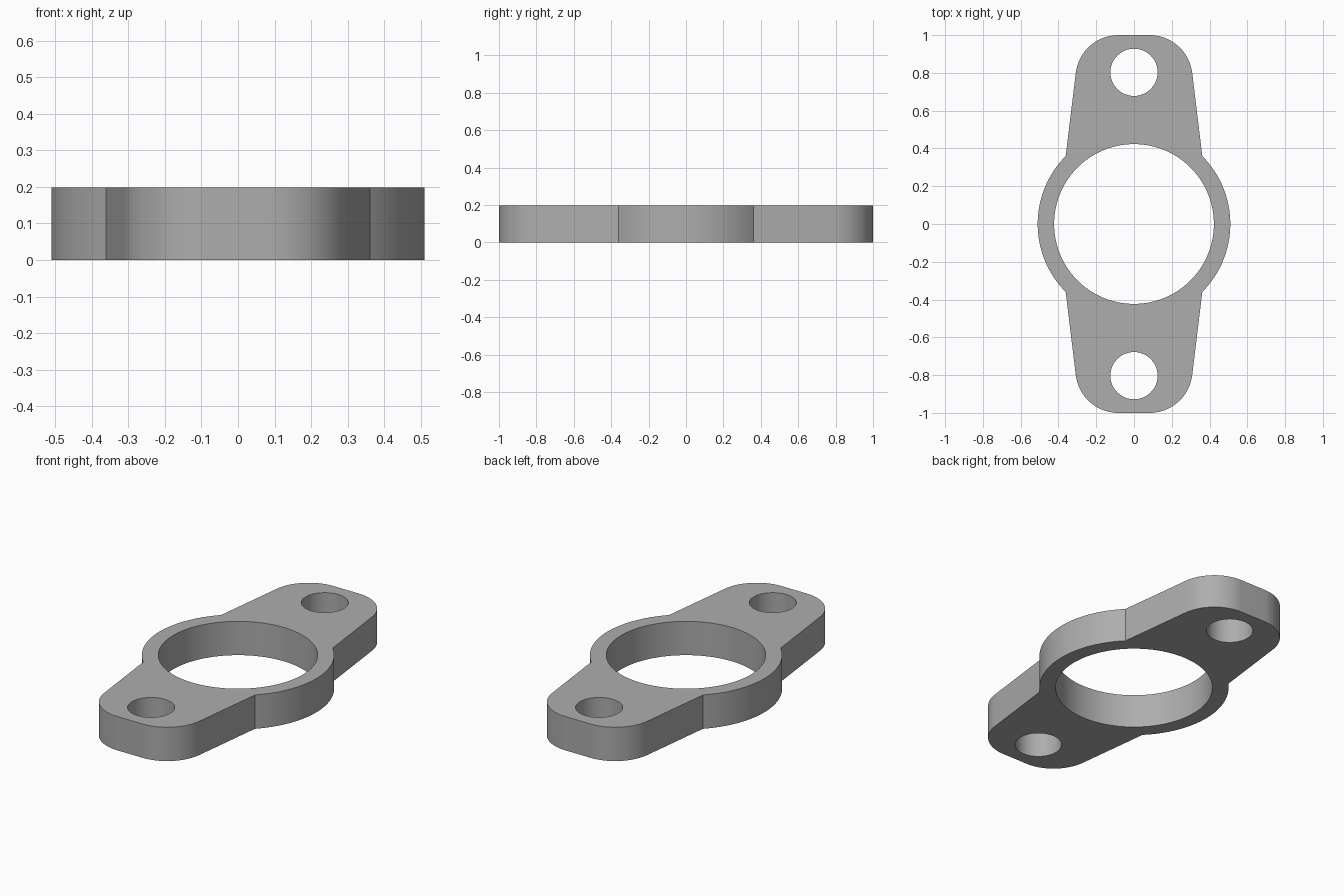
import bpy
from math import cos, sin, pi, radians, hypot, atan2

cube = bpy.data.objects.get("Cube")
if cube:
    bpy.data.objects.remove(cube, do_unlink=True)

HEIGHT = 0.198
RING_R, BORE_R = 0.51, 0.423
BOLT_R, BOLT_Y = 0.125, 0.803
CORNER_R = 0.228
CORNER_X, CORNER_Y = 0.082, 1 - CORNER_R
JOIN = (0.362, 0.36)          # where the lug meets the ring
TAPER = radians(7)            # lean of the lug sides


def arc(cx, cy, r, start, end, steps):
    return [(cx + r * cos(start + (end - start) * i / steps),
             cy + r * sin(start + (end - start) * i / steps))
            for i in range(steps + 1)]


def circle(cx, cy, r, steps):
    return arc(cx, cy, r, 0, 2 * pi, steps)[:-1]


# One quarter of the outline: ring edge, then rounded lug corner
join_angle = atan2(JOIN[1], JOIN[0])
quarter = arc(0, 0, RING_R, 0, join_angle, 16)
quarter += arc(CORNER_X, CORNER_Y, CORNER_R, TAPER, pi / 2, 20)

# Mirror the quarter into a closed loop
half = quarter + [(-x, y) for x, y in reversed(quarter)]
outline = half + [(x, -y) for x, y in reversed(half[1:-1])]

# Filled flat profile with the bore and two bolt holes, extruded
curve = bpy.data.curves.new("flange_plate", 'CURVE')
curve.dimensions = '2D'
curve.fill_mode = 'BOTH'
curve.extrude = HEIGHT / 2
loops = [outline, circle(0, 0, BORE_R, 96),
         circle(0, BOLT_Y, BOLT_R, 48), circle(0, -BOLT_Y, BOLT_R, 48)]
for points in loops:
    spline = curve.splines.new('POLY')
    spline.points.add(len(points) - 1)
    for p, (x, y) in zip(spline.points, points):
        p.co = (x, y, 0, 1)
    spline.use_cyclic_u = True

plate = bpy.data.objects.new("flange_plate", curve)
bpy.context.collection.objects.link(plate)
bpy.ops.object.select_all(action='DESELECT')
plate.select_set(True)
bpy.context.view_layer.objects.active = plate
bpy.ops.object.convert(target='MESH')
plate = bpy.context.view_layer.objects.active

# Weld caps to walls, face outwards, stand on the ground
import bmesh
bm = bmesh.new()
bm.from_mesh(plate.data)
bmesh.ops.remove_doubles(bm, verts=bm.verts, dist=0.0001)
bmesh.ops.translate(bm, verts=bm.verts, vec=(0, 0, HEIGHT / 2))
bmesh.ops.recalc_face_normals(bm, faces=bm.faces)
bm.to_mesh(plate.data)
bm.free()

# Plain grey metal
grey = bpy.data.materials.new("grey")
grey.use_nodes = True
colour = (0.42, 0.42, 0.42, 1)
grey.diffuse_color = colour
grey.node_tree.nodes["Principled BSDF"].inputs["Base Color"].default_value = colour
plate.data.materials.clear()
plate.data.materials.append(grey)
bpy.ops.object.shade_smooth_by_angle(angle=radians(25))
